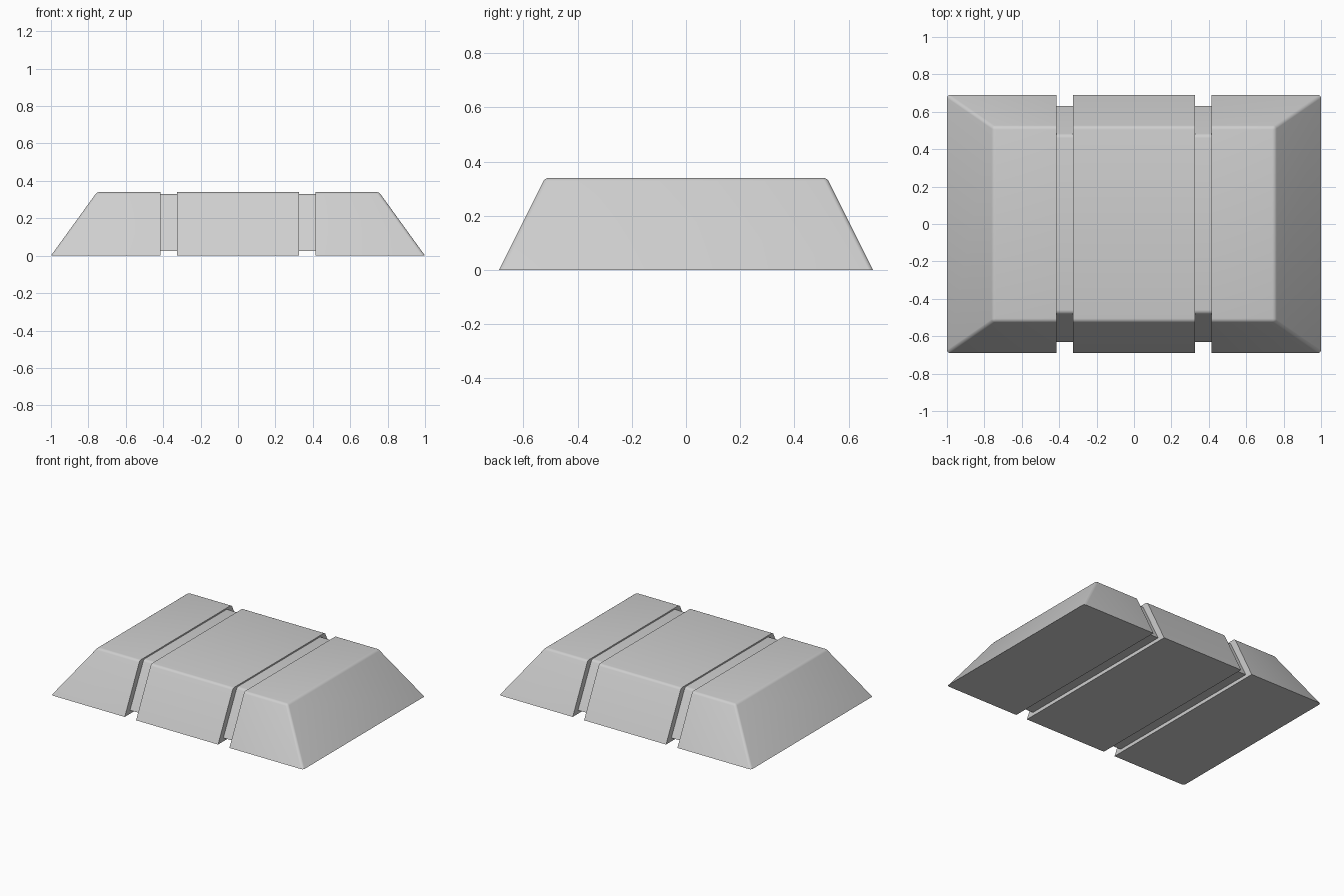
import bpy
import bmesh
import math

cube = bpy.data.objects.get("Cube")
if cube:
    bpy.data.objects.remove(cube, do_unlink=True)

# Single grey material
grey = bpy.data.materials.new("light_grey")
grey.use_nodes = True
colour = (0.62, 0.62, 0.62, 1.0)
grey.diffuse_color = colour
grey.node_tree.nodes["Principled BSDF"].inputs["Base Color"].default_value = colour


def tapered_slab(name, base, top, z0, z1, x_min, x_max, capped=True):
    """Sloped block with softened upper edges, trimmed to a span along x."""
    bm = bmesh.new()
    bmesh.ops.create_cube(bm, size=2)
    for v in bm.verts:
        half, z = (top, z1) if v.co.z > 0 else (base, z0)
        v.co = (v.co.x * half[0], v.co.y * half[1], z)

    # Round every edge except the ones around the base
    soft = [e for e in bm.edges if max(v.co.z for v in e.verts) > z0 + 0.01]
    bmesh.ops.bevel(bm, geom=soft, offset=0.015, offset_type='OFFSET',
                    segments=4, profile=0.5, affect='EDGES')

    # Trim both ends and close them where they show
    for x, direction in ((x_min, -1), (x_max, 1)):
        if abs(x) >= base[0]:
            continue
        cut = bmesh.ops.bisect_plane(
            bm, geom=bm.verts[:] + bm.edges[:] + bm.faces[:], dist=1e-5,
            plane_co=(x, 0, 0), plane_no=(direction, 0, 0), clear_outer=True)
        if capped:
            rim = [g for g in cut["geom_cut"] if isinstance(g, bmesh.types.BMEdge)]
            bmesh.ops.edgeloop_fill(bm, edges=rim)
    bmesh.ops.recalc_face_normals(bm, faces=bm.faces[:])

    mesh = bpy.data.meshes.new(name)
    bm.to_mesh(mesh)
    bm.free()
    mesh.materials.append(grey)
    obj = bpy.data.objects.new(name, mesh)
    bpy.context.collection.objects.link(obj)
    bpy.ops.object.select_all(action='DESELECT')
    obj.select_set(True)
    bpy.context.view_layer.objects.active = obj
    bpy.ops.object.shade_smooth_by_angle(angle=math.radians(30))
    return obj


inner, outer = 0.325, 0.415  # groove walls

# Three main blocks
for name, x0, x1 in (("right_block", -1, -outer),
                     ("middle_block", -inner, inner),
                     ("left_block", outer, 1)):
    tapered_slab(name, (1.0, 0.69), (0.754, 0.52), 0, 0.34, x0, x1)

# Recessed strips at the bottom of the two grooves
for name, x0, x1 in (("right_groove", -outer, -inner),
                     ("left_groove", inner, outer)):
    tapered_slab(name, (0.9, 0.63), (0.7, 0.475), 0.025, 0.33, x0, x1, capped=False)
